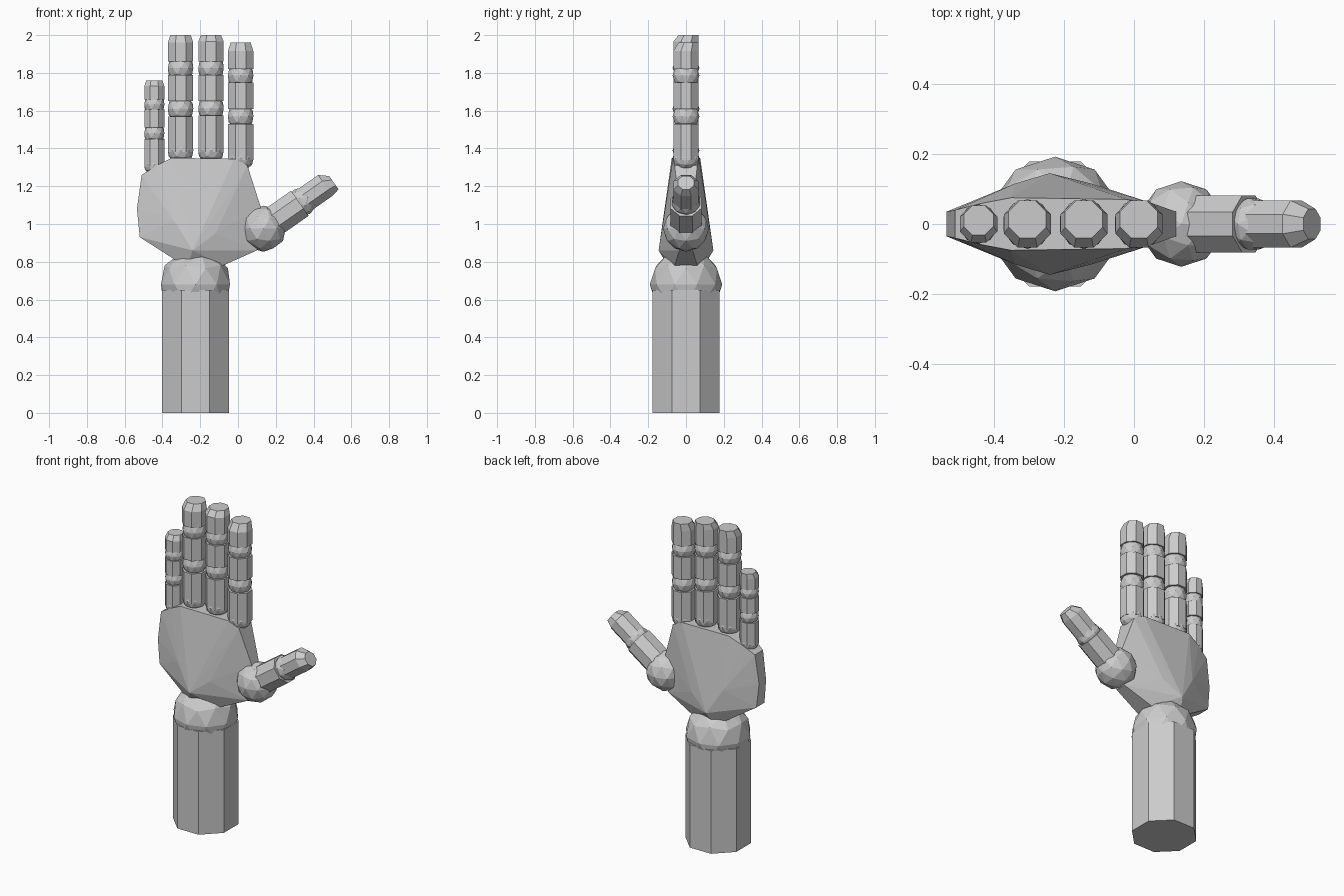
import bpy, bmesh, math
from mathutils import Matrix, Vector

if "Cube" in bpy.data.objects:
    bpy.data.objects.remove(bpy.data.objects["Cube"])

grey = bpy.data.materials.new("plain_grey")
grey.diffuse_color = (0.6, 0.6, 0.6, 1)
grey.use_nodes = True
grey.node_tree.nodes["Principled BSDF"].inputs["Base Color"].default_value = grey.diffuse_color


def finish(name, bm, matrix=Matrix()):
    bmesh.ops.transform(bm, matrix=matrix, verts=bm.verts)
    bmesh.ops.recalc_face_normals(bm, faces=bm.faces)
    mesh = bpy.data.meshes.new(name)
    bm.to_mesh(mesh)
    bm.free()
    mesh.materials.append(grey)
    obj = bpy.data.objects.new(name, mesh)
    bpy.context.collection.objects.link(obj)


def prism(name, matrix, rings):
    """Octagonal loft; each ring is (height, half width across flats, y shift)."""
    bm = bmesh.new()
    loops = []
    for z, half, shift in rings:
        r = half / math.cos(math.pi / 8)
        loops.append([bm.verts.new((r * math.cos((i + 0.5) * math.pi / 4),
                                    r * math.sin((i + 0.5) * math.pi / 4) + shift, z))
                      for i in range(8)])
    for a, b in zip(loops, loops[1:]):
        for i in range(8):
            j = (i + 1) % 8
            bm.faces.new((a[i], a[j], b[j], b[i]))
    bm.faces.new(loops[0])
    bm.faces.new(loops[-1])
    finish(name, bm, matrix)


def ball(name, matrix, z, radius):
    bm = bmesh.new()
    bmesh.ops.create_icosphere(bm, subdivisions=2, radius=radius)
    finish(name, bm, matrix @ Matrix.Translation((0, 0, z)))


# forearm and wrist
arm = Matrix.Translation((-0.225, 0, 0))
prism("forearm", arm, [(0, 0.178, 0), (0.65, 0.178, 0)])
ball("wrist", arm, 0.68, 0.192)

# palm: faceted hull, thin at the edges and thick at the heel
outline = [(-0.51, 0.04, 1.26), (-0.43, 0.06, 1.31), (-0.35, 0.075, 1.35),
           (-0.02, 0.07, 1.345), (0.05, 0.06, 1.31), (0.12, 0.035, 1.09),
           (0.10, 0.035, 0.86), (-0.08, 0.06, 0.78), (-0.27, 0.09, 0.77),
           (-0.52, 0.04, 0.93), (-0.535, 0.035, 1.08), (-0.24, 0.145, 0.86),
           (-0.12, 0.115, 0.95), (-0.34, 0.115, 1.02)]
bm = bmesh.new()
for x, y, z in outline:
    bm.verts.new((x, y, z))
    bm.verts.new((x, -y, z))
hull = bmesh.ops.convex_hull(bm, input=bm.verts)
bmesh.ops.delete(bm, geom=[v for v in bm.verts if not v.link_faces], context='VERTS')
finish("palm", bm)

# fingers: x, half width, then (start, end) heights of three segments, tip height
fingers = {
    "index": (0.014, 0.067, [(1.34, 1.53), (1.61, 1.75), (1.82, 1.915)], 1.96),
    "middle": (-0.143, 0.067, [(1.38, 1.575), (1.65, 1.79), (1.86, 1.965)], 2.0),
    "ring": (-0.304, 0.067, [(1.38, 1.57), (1.65, 1.79), (1.86, 1.96)], 2.0),
    "little": (-0.443, 0.053, [(1.305, 1.45), (1.51, 1.605), (1.66, 1.73)], 1.76),
}
for name, (x, half, segments, tip) in fingers.items():
    place = Matrix.Translation((x, 0, 0))
    previous = segments[0][0] + 0.02
    for n, (low, high) in enumerate(segments):
        ball(f"{name}_joint_{n + 1}", place, (previous + low) / 2, half * 1.06)
        rings = [(low, half, 0), (high, half, 0)]
        if n == 2:
            rings.append((tip, half * 0.8, half * 0.2))
        prism(f"{name}_segment_{n + 1}", place, rings)
        previous = high

# thumb: leans outward, turned so its pad faces the fingers
thumb = (Matrix.Translation((0.135, 0, 0.975)) @ Matrix.Rotation(math.radians(55), 4, 'Y')
         @ Matrix.Rotation(math.radians(-90), 4, 'Z'))
bm = bmesh.new()
ball("thumb_base", Matrix.Translation((0.135, 0, 0.975)), 0, 0.122)
prism("thumb_segment_1", thumb, [(0.05, 0.081, 0), (0.235, 0.081, 0)])
ball("thumb_joint", thumb, 0.25, 0.077)
prism("thumb_segment_2", thumb, [(0.27, 0.067, 0), (0.40, 0.067, 0), (0.445, 0.043, 0.014)])
bm.free()
